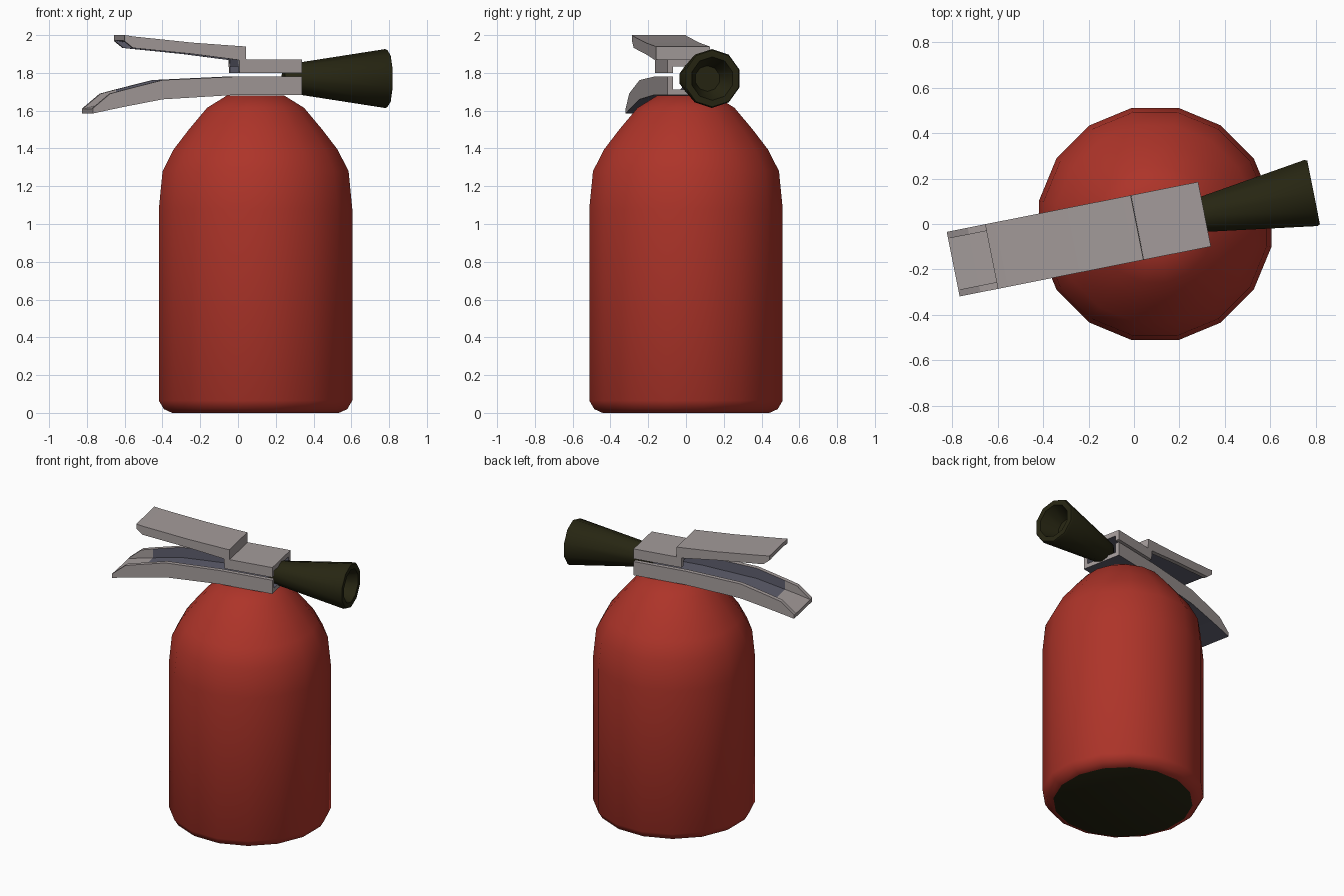
import bpy, bmesh, math
from mathutils import Matrix

if "Cube" in bpy.data.objects:
    bpy.data.objects.remove(bpy.data.objects["Cube"])

TURN = math.radians(11.25)
PLACE = Matrix.Translation((0.093, 0, 0)) @ Matrix.Rotation(TURN, 4, 'Z')


def material(name, rgb):
    m = bpy.data.materials.new(name)
    m.diffuse_color = (*rgb, 1)
    m.use_nodes = True
    m.node_tree.nodes["Principled BSDF"].inputs["Base Color"].default_value = m.diffuse_color
    return m


RED = material("red paint", (0.42, 0.034, 0.022))
GREY = material("warm grey metal", (0.37, 0.33, 0.325))
INNER = material("dark blue grey", (0.11, 0.11, 0.15))
BLACK = material("olive black", (0.02, 0.019, 0.006))


def finish(name, bm, mats, smooth=None):
    bmesh.ops.recalc_face_normals(bm, faces=bm.faces)
    me = bpy.data.meshes.new(name)
    bm.to_mesh(me)
    bm.free()
    ob = bpy.data.objects.new(name, me)
    bpy.context.collection.objects.link(ob)
    for m in mats:
        me.materials.append(m)
    ob.matrix_world = PLACE
    if smooth:
        bpy.ops.object.select_all(action='DESELECT')
        ob.select_set(True)
        bpy.context.view_layer.objects.active = ob
        bpy.ops.object.shade_smooth_by_angle(angle=math.radians(smooth))
    return ob


def skin(rings, rule=None):
    """Join closed rings of points and cap both ends."""
    bm = bmesh.new()
    vs = [[bm.verts.new(p) for p in r] for r in rings]
    n = len(vs[0])
    for k, (a, b) in enumerate(zip(vs, vs[1:])):
        for j in range(n):
            f = bm.faces.new((a[j], a[(j + 1) % n], b[(j + 1) % n], b[j]))
            if rule:
                f.material_index = rule(k, j)
    bm.faces.new(vs[0])
    bm.faces.new(vs[-1])
    return bm


# Cylinder: 16-sided lathe with rounded shoulder and dark base
def lathe(profile, sides, offset, axis):
    rings = []
    for r, h in profile:
        ring = []
        for i in range(sides):
            a = offset + 2 * math.pi * i / sides
            c, s = r * math.cos(a), r * math.sin(a)
            ring.append((c, s, h) if axis == 'Z' else (h, c, 1.77 + s))
        rings.append(ring)
    return skin(rings)


body = [(0.45, 0), (0.495, 0.02), (0.522, 0.065), (0.522, 1.08), (0.502, 1.28),
        (0.442, 1.395), (0.36, 1.50), (0.262, 1.615), (0.155, 1.68)]
bm = lathe(body, 16, 0, 'Z')
for f in bm.faces:
    f.material_index = int(max(v.co.z for v in f.verts) < 0.001)
finish("cylinder", bm, [RED, BLACK], 50)


# Levers: U-shaped channels, stations are (along, sheet outside, sheet inside, rim)
def channel(name, stations, rule):
    w, wi = 0.145, 0.115
    rings = [[(u, -w, o), (u, w, o), (u, w, r), (u, wi, r),
              (u, wi, i), (u, -wi, i), (u, -wi, r), (u, -w, r)]
             for u, o, i, r in stations]
    finish(name, skin(rings, rule), [GREY, INNER])


channel("upper_lever", [
    (-0.735, 2.0, 1.972, 1.968), (-0.69, 1.993, 1.963, 1.932),
    (-0.368, 1.96, 1.928, 1.90), (-0.117, 1.942, 1.905, 1.868),
    (-0.115, 1.942, 1.835, 1.80), (-0.081, 1.94, 1.835, 1.80),
    (-0.079, 1.87, 1.835, 1.80), (0.222, 1.87, 1.835, 1.80)],
    lambda k, j: int(j in (3, 4, 5)))

channel("lower_lever", [
    (-0.907, 1.585, 1.61, 1.612), (-0.813, 1.605, 1.633, 1.69),
    (-0.73, 1.622, 1.65, 1.712), (-0.53, 1.66, 1.69, 1.762),
    (-0.144, 1.683, 1.713, 1.78), (0.222, 1.683, 1.713, 1.78)],
    lambda k, j: int(j == 0 or (k > 1 and j in (3, 4, 5))))

# Horn: flared nozzle with a hollow mouth
horn = [(0.05, 0.15), (0.078, 0.19), (0.083, 0.222), (0.156, 0.70), (0.15, 0.712),
        (0.115, 0.712), (0.068, 0.58)]
finish("horn", lathe(horn, 10, math.radians(18), 'X'), [BLACK], 40)
